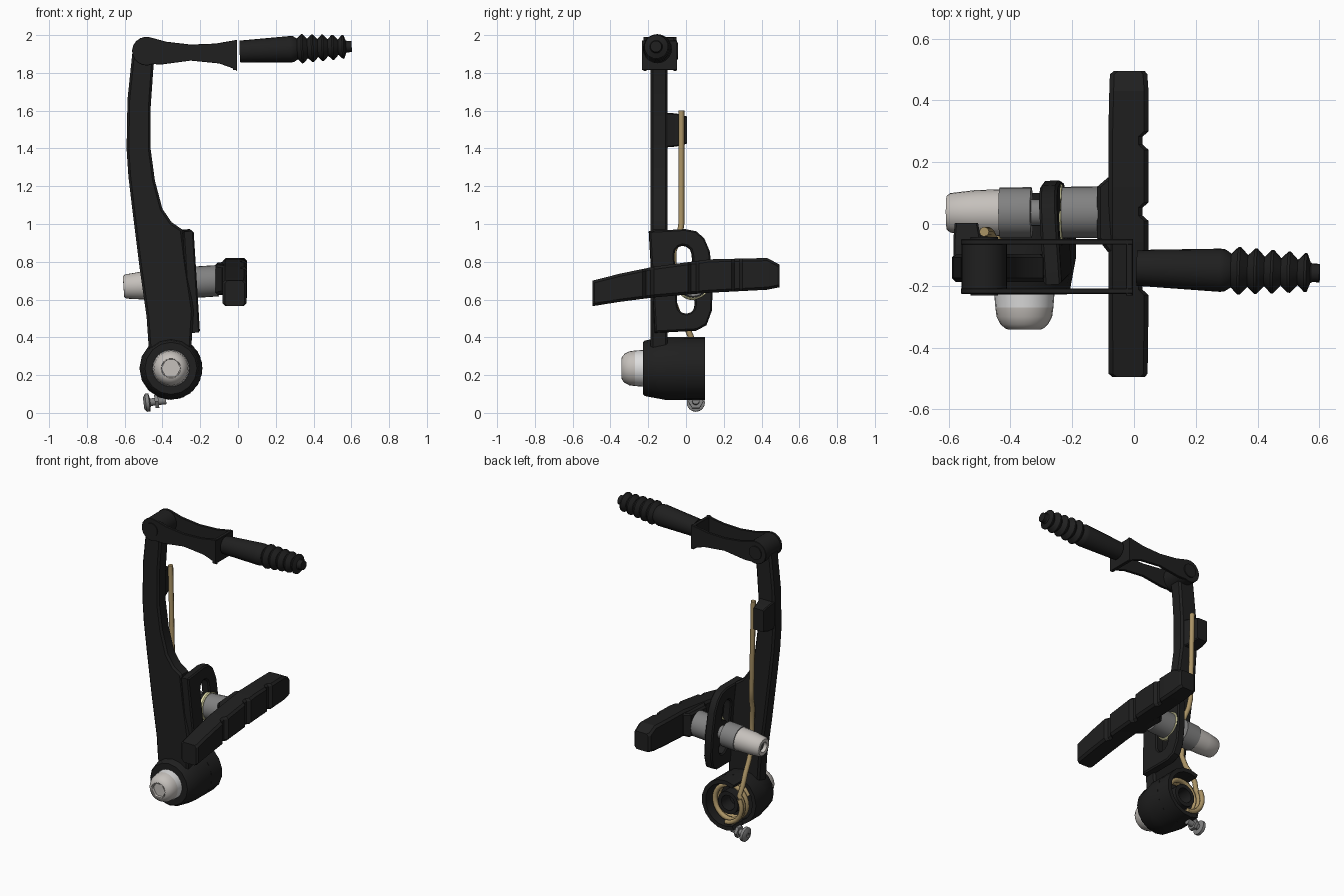
import bpy, bmesh, math
from mathutils import Vector, Matrix

if "Cube" in bpy.data.objects:
    bpy.data.objects.remove(bpy.data.objects["Cube"])


def material(name, rgb):
    m = bpy.data.materials.new(name)
    m.diffuse_color = (*rgb, 1)
    m.use_nodes = True
    m.node_tree.nodes["Principled BSDF"].inputs["Base Color"].default_value = m.diffuse_color
    return m


BLACK = material("black", (0.014, 0.014, 0.014))
SILVER = material("warm silver", (0.56, 0.53, 0.50))
LIGHT = material("light steel", (0.72, 0.72, 0.72))
GREY = material("grey metal", (0.22, 0.22, 0.22))
GOLD = material("brass wire", (0.40, 0.29, 0.13))
CREAM = material("pale yellow", (0.78, 0.75, 0.42))
DARK = material("dark grey", (0.06, 0.06, 0.06))


def finish(obj, mat, angle=35):
    obj.data.materials.clear()
    obj.data.materials.append(mat)
    bpy.ops.object.select_all(action='DESELECT')
    obj.select_set(True)
    bpy.context.view_layer.objects.active = obj
    if obj.type != 'MESH':
        bpy.ops.object.convert(target='MESH')
        obj = bpy.context.view_layer.objects.active
    bpy.ops.object.shade_smooth_by_angle(angle=math.radians(angle))
    return obj


def from_bmesh(name, bm, mat, angle=35):
    bmesh.ops.remove_doubles(bm, verts=bm.verts, dist=1e-5)
    bmesh.ops.recalc_face_normals(bm, faces=bm.faces)
    me = bpy.data.meshes.new(name)
    bm.to_mesh(me)
    bm.free()
    obj = bpy.data.objects.new(name, me)
    bpy.context.collection.objects.link(obj)
    return finish(obj, mat, angle)


def lathe(name, profile, p0, p1, mat, segs=24, arc=None, angle=35):
    """Turn (distance, radius) points about the axis p0 -> p1; arc gives a part turn of a closed profile."""
    p0, p1 = Vector(p0), Vector(p1)
    d = (p1 - p0).normalized()
    u = d.cross(Vector((0, 0, 1))).normalized()
    v = u.cross(d)
    a0, a1 = (math.radians(a) for a in (arc or (0, 360)))
    bm = bmesh.new()
    rings = []
    for i in range(segs + 1):
        a = a0 + (a1 - a0) * i / segs
        rings.append([bm.verts.new(p0 + d * t + (u * math.cos(a) + v * math.sin(a)) * r) for t, r in profile])
    n = len(profile)
    for A, B in zip(rings, rings[1:]):
        for j in range(n if arc else n - 1):
            k = (j + 1) % n
            bm.faces.new((A[j], A[k], B[k], B[j]))
    if arc:
        bm.faces.new(rings[0])
        bm.faces.new(rings[-1])
    return from_bmesh(name, bm, mat, angle)


def plate(name, loops, matrix, half, bevel, mat):
    """Filled flat outline (later loops are holes), thickened both ways with bevelled rims."""
    cu = bpy.data.curves.new(name, 'CURVE')
    cu.dimensions = '2D'
    cu.fill_mode = 'BOTH'
    cu.extrude = half - bevel
    cu.bevel_depth = bevel
    cu.bevel_resolution = 0
    cu.offset = -bevel
    for loop in loops:
        s = cu.splines.new('POLY')
        s.points.add(len(loop) - 1)
        for p, (a, b) in zip(s.points, loop):
            p.co = (a, b, 0, 1)
        s.use_cyclic_u = True
    obj = bpy.data.objects.new(name, cu)
    bpy.context.collection.objects.link(obj)
    obj.matrix_world = matrix
    return finish(obj, mat, 30)


def xz_plane(y):
    return Matrix(((1, 0, 0, 0), (0, 0, -1, y), (0, 1, 0, 0), (0, 0, 0, 1)))


def loft_y(name, stations, c, mat):
    """Chamfered bar along y through stations (y, x low, x high, z low, z high)."""
    bm = bmesh.new()
    rings = []
    for y, a, b, lo, hi in stations:
        pts = [(a + c, lo), (b - c, lo), (b, lo + c), (b, hi - c), (b - c, hi), (a + c, hi), (a, hi - c), (a, lo + c)]
        rings.append([bm.verts.new((x, y, z)) for x, z in pts])
    for A, B in zip(rings, rings[1:]):
        for j in range(8):
            k = (j + 1) % 8
            bm.faces.new((A[j], A[k], B[k], B[j]))
    bm.faces.new(rings[0])
    bm.faces.new(rings[-1])
    return from_bmesh(name, bm, mat, 25)


def wire(name, points, r, mat):
    cu = bpy.data.curves.new(name, 'CURVE')
    cu.dimensions = '3D'
    cu.bevel_depth = r
    cu.bevel_resolution = 2
    cu.use_fill_caps = True
    s = cu.splines.new('POLY')
    s.points.add(len(points) - 1)
    for p, co in zip(s.points, points):
        p.co = (*co, 1)
    obj = bpy.data.objects.new(name, cu)
    bpy.context.collection.objects.link(obj)
    return finish(obj, mat, 50)


# main lever arm with its top barrel
arm = [(-0.46, 0.25), (-0.474, 0.365), (-0.484, 0.51), (-0.52, 0.76), (-0.56, 1.08), (-0.58, 1.25), (-0.59, 1.4),
       (-0.585, 1.66), (-0.56, 1.90), (-0.43, 1.90), (-0.447, 1.84), (-0.463, 1.61), (-0.463, 1.4), (-0.44, 1.23),
       (-0.40, 1.08), (-0.352, 1.01), (-0.294, 0.97), (-0.272, 0.79), (-0.235, 0.54), (-0.246, 0.365), (-0.25, 0.25)]
plate("lever_arm", [arm], xz_plane(-0.142), 0.045, 0.012, BLACK)
TX, TZ = -0.485, 1.915
lathe("arm_top_barrel", [(0, 0), (0, 0.074), (0.15, 0.074), (0.15, 0)], (TX, -0.212, TZ), (TX, 0, TZ), BLACK)

# cable link: two side plates, end plate and pivot pin
link = [(TX + 0.076 * math.cos(math.radians(a)), TZ + 0.076 * math.sin(math.radians(a))) for a in range(75, 300, 20)]
link += [(-0.40, 1.845), (-0.25, 1.865), (-0.10, 1.85), (-0.03, 1.825), (-0.005, 1.81), (-0.005, 1.975),
         (-0.12, 1.955), (-0.25, 1.95), (-0.38, 1.965)]
for label, y in (("front", -0.217), ("back", -0.058)):
    plate("link_plate_" + label, [link], xz_plane(y), 0.009, 0.002, BLACK)
loft_y("link_end_plate", [(-0.232, -0.026, -0.004, 1.815, 1.972), (-0.048, -0.026, -0.004, 1.815, 1.972)], 0.002, BLACK)
lathe("link_pin", [(0, 0), (0, 0.045), (0.19, 0.045), (0.19, 0)], (TX, -0.232, TZ), (TX, 0, TZ), BLACK)

# rubber bellows
prof = [(0, 0), (0, 0.058), (0.27, 0.07), (0.285, 0.068)]
for i in range(5):
    t = 0.305 + i * 0.054
    r = 0.077 - i * 0.0035
    prof += [(t, r - 0.022), (t + 0.022, r), (t + 0.03, r)]
prof += [(0.562, 0.034), (0.568, 0.03), (0.592, 0.03), (0.592, 0)]
lathe("cable_boot", prof, (0.01, -0.142, 1.913), (0.605, -0.159, 1.94), BLACK, 20, angle=30)

# slotted pad bracket, leaning with the arm edge
outline = [(-0.14, 0.43), (0.08, 0.43), (0.135, 0.455), (0.168, 0.53), (0.181, 0.68), (0.175, 0.84), (0.15, 0.91),
           (0.11, 0.95), (0.05, 0.965), (-0.14, 0.965)]
slot = []
for cz, start in ((0.567, 180), (0.833, 0)):
    slot += [(0.033 + 0.047 * math.cos(math.radians(start + k * 30)),
              cz + 0.047 * math.sin(math.radians(start + k * 30))) for k in range(7)]
lean = Matrix(((0, -0.125, 1, -0.212), (1, 0, 0, 0), (0, 1, 0, 0), (0, 0, 0, 1)))
plate("slotted_bracket", [outline, slot], lean, 0.029, 0.008, BLACK)

# pad post: nut, spacers and washers on one axis
P0, P1 = Vector((-0.606, 0.036, 0.668)), Vector((-0.1, 0.038, 0.70))


def post(name, prof, mat, segs=24):
    lathe(name, prof, P0, P1, mat, segs)


post("post_nut", [(0.025, 0), (0.025, 0.03), (0, 0.034), (0, 0.055), (0.012, 0.064), (0.09, 0.073), (0.175, 0.076),
                  (0.175, 0)], SILVER)
post("nut_socket", [(0.022, 0), (0.022, 0.033), (0.03, 0.033)], DARK, 6)
post("rear_spacer", [(0.172, 0), (0.172, 0.082), (0.275, 0.082), (0.275, 0)], GREY)
post("post_core", [(0.1, 0), (0.1, 0.043), (0.48, 0.043), (0.48, 0)], GREY)
post("dark_washer", [(0.318, 0), (0.318, 0.075), (0.352, 0.075), (0.352, 0)], BLACK)
post("yellow_washer", [(0.35, 0), (0.35, 0.088), (0.355, 0.094), (0.37, 0.094), (0.376, 0.088), (0.376, 0)], CREAM)
post("front_spacer", [(0.374, 0), (0.374, 0.083), (0.5, 0.083), (0.5, 0)], GREY)

# brake pad with three grooves on the rubbing face
keys = [(-0.495, 0.565, 0.70), (-0.35, 0.588, 0.737), (-0.165, 0.612, 0.775), (0.125, 0.636, 0.813),
        (0.43, 0.652, 0.82), (0.495, 0.665, 0.785)]


def pad_z(y):
    for (y0, a0, b0), (y1, a1, b1) in zip(keys, keys[1:]):
        if y <= y1:
            f = (y - y0) / (y1 - y0)
            return a0 + f * (a1 - a0), b0 + f * (b1 - b0)


cuts = [(-0.495, -0.07, 0.035), (-0.485, -0.082, 0.044), (-0.35, -0.083, 0.046), (0.125, -0.083, 0.047),
        (0.43, -0.08, 0.047), (0.485, -0.078, 0.043), (0.495, -0.065, 0.035)]
for gy in (-0.2, 0.04, 0.27):
    cuts += [(gy - 0.03, -0.083, 0.047), (gy - 0.013, -0.083, 0.028), (gy + 0.013, -0.083, 0.028), (gy + 0.03, -0.083, 0.047)]
loft_y("brake_pad", [(y, a, b, *pad_z(y)) for y, a, b in sorted(cuts)], 0.014, BLACK)
loft_y("pad_mount", [(-0.09, -0.085, -0.05, 0.635, 0.78), (-0.045, -0.12, -0.05, 0.625, 0.785),
                     (0.12, -0.12, -0.05, 0.635, 0.795), (0.15, -0.085, -0.05, 0.65, 0.80)], 0.012, BLACK)

# pivot boss with open spring cup
CX, CZ = -0.355, 0.236
boss_axis = ((CX, 0, CZ), (CX, 1, CZ))
lathe("pivot_boss", [(-0.228, 0), (-0.228, 0.138), (-0.218, 0.147), (-0.11, 0.167), (0.0, 0.167), (0.0, 0.14),
                     (-0.03, 0.14), (-0.03, 0)], *boss_axis, BLACK, 16)
lathe("spring_cup", [(-0.01, 0.14), (-0.01, 0.167), (0.10, 0.167), (0.10, 0.14)], *boss_axis, BLACK, 11, arc=(-115, 115))
lathe("pivot_sleeve", [(-0.03, 0.075), (0.06, 0.075), (0.06, 0.05), (-0.03, 0.05)], *boss_axis, BLACK, 20)

# pivot bolt with hex socket
lathe("bolt_collar", [(-0.22, 0), (-0.22, 0.098), (-0.27, 0.094), (-0.27, 0)], *boss_axis, LIGHT)
lathe("bolt_head", [(-0.27, 0.094), (-0.30, 0.09), (-0.325, 0.077), (-0.338, 0.062), (-0.342, 0.052), (-0.335, 0.048),
                    (-0.318, 0.048), (-0.318, 0)], *boss_axis, SILVER)
lathe("bolt_hex_socket", [(-0.341, 0.056), (-0.341, 0.05), (-0.322, 0.05), (-0.322, 0)], *boss_axis, SILVER, 6)

# return spring: straight leg, crank and coil
path = [(-0.485, -0.025, 1.60), (-0.472, -0.025, 1.0), (-0.463, -0.035, 0.93), (-0.45, -0.065, 0.86),
        (-0.44, -0.07, 0.60), (-0.445, -0.04, 0.52), (-0.45, 0.01, 0.44), (-0.452, 0.04, 0.37)]
for k in range(50):
    a = math.radians(140 + k * 15)
    path.append((CX + 0.112 * math.cos(a), 0.062 - 0.0016 * k, CZ + 0.112 * math.sin(a)))
wire("return_spring", path, 0.016, GOLD)
wire("spring_tail", [(CX + 0.118 * math.cos(math.radians(a)), 0.085, CZ + 0.118 * math.sin(math.radians(a)))
                     for a in range(150, 275, 15)], 0.015, GOLD)

# stop that holds the spring leg
loft_y("spring_stop", [(-0.11, -0.585, -0.475, 1.405, 1.59), (-0.05, -0.585, -0.495, 1.41, 1.585),
                       (0.004, -0.58, -0.505, 1.425, 1.57)], 0.006, BLACK)

# tension adjusting screw
S0, S1 = (-0.50, 0.052, 0.052), (-0.38, 0.052, 0.066)
lathe("screw_head", [(0.006, 0), (0.006, 0.012), (0, 0.015), (0, 0.03), (0.012, 0.048), (0.03, 0.048), (0.036, 0.022),
                     (0.036, 0)], S0, S1, GREY, 16)
lathe("screw_shaft", [(0.03, 0), (0.03, 0.02), (0.12, 0.02), (0.12, 0)], S0, S1, GREY, 12)
lathe("screw_nut", [(0.06, 0), (0.06, 0.04), (0.08, 0.04), (0.08, 0)], S0, S1, GREY, 6)
